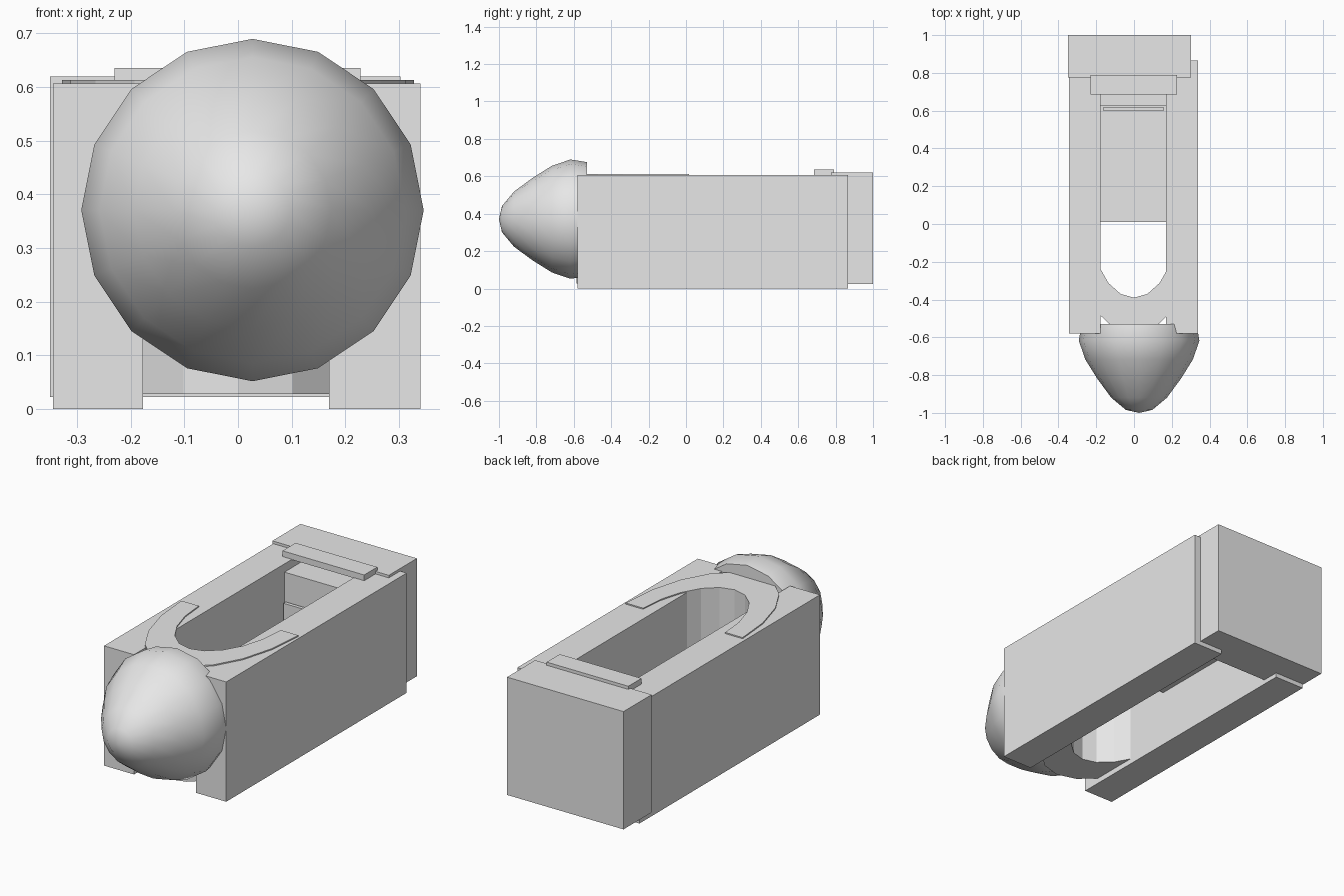
import bpy, bmesh, math
from mathutils import Vector

cube = bpy.data.objects.get("Cube")
if cube:
    bpy.data.objects.remove(cube, do_unlink=True)

grey = bpy.data.materials.new("plain_grey")
grey.use_nodes = True
COLOUR = (0.8, 0.8, 0.8, 1)
grey.diffuse_color = COLOUR
grey.node_tree.nodes["Principled BSDF"].inputs["Base Color"].default_value = COLOUR


def finish(name, bm):
    bmesh.ops.recalc_face_normals(bm, faces=bm.faces)
    mesh = bpy.data.meshes.new(name)
    bm.to_mesh(mesh)
    bm.free()
    mesh.materials.append(grey)
    obj = bpy.data.objects.new(name, mesh)
    bpy.context.collection.objects.link(obj)
    return obj


def box(name, xs, ys, zs):
    bm = bmesh.new()
    bmesh.ops.create_cube(bm, size=1)
    for v in bm.verts:
        v.co = Vector([(a + b) / 2 + c * (b - a) for (a, b), c in zip((xs, ys, zs), v.co)])
    return finish(name, bm)


# Hull sides and stern
box("left_hull", (0.17, 0.34), (-0.58, 0.865), (0, 0.607))
box("right_hull", (-0.345, -0.177), (-0.58, 0.865), (0, 0.607))
box("stern_block", (-0.35, 0.303), (0.775, 1.0), (0.023, 0.62))

# Cabin floor, seat and rear shelf
box("cabin_floor", (-0.18, 0.172), (0.01, 0.78), (0.29, 0.31))
box("seat_back", (-0.18, 0.172), (0.625, 0.78), (0.3, 0.565))
box("seat_panel", (-0.165, 0.16), (0.6, 0.618), (0.3, 0.42))
box("rear_shelf", (-0.23, 0.228), (0.685, 0.79), (0.605, 0.636))


# Horseshoe collar around the front of the opening
def arc(rx, ry, steps=10):
    angles = [math.pi * i / steps for i in range(steps + 1)]
    return [(rx * math.cos(a), 0.015 - ry * math.sin(a)) for a in angles]


bm = bmesh.new()
inner, outer = arc(0.23, 0.405), arc(0.328, 0.6)
rings = [[bm.verts.new((x, y, z)) for x, y in curve]
         for curve, z in ((inner, 0.028), (outer, 0.028), (outer, 0.613), (inner, 0.613))]
for i in range(len(inner) - 1):
    for a, b in zip(rings, rings[1:] + rings[:1]):
        bm.faces.new((a[i], a[i + 1], b[i + 1], b[i]))
for i in (0, -1):
    bm.faces.new([r[i] for r in rings])
finish("front_collar", bm)

# Rounded nose, turned around the y axis: (y, radius)
profile = [(-1.0, 0), (-0.984, 0.07), (-0.92, 0.147), (-0.818, 0.222),
           (-0.717, 0.285), (-0.618, 0.319), (-0.53, 0.305), (-0.53, 0)]
bm = bmesh.new()
verts = [bm.verts.new((0.027, y, 0.371 + r)) for y, r in profile]
edges = [bm.edges.new(pair) for pair in zip(verts, verts[1:])]
bmesh.ops.spin(bm, geom=verts + edges, cent=(0.027, 0, 0.371), axis=(0, 1, 0),
               angle=math.tau, steps=16)
bmesh.ops.remove_doubles(bm, verts=bm.verts, dist=0.0005)
nose = finish("nose", bm)
bpy.context.view_layer.objects.active = nose
nose.select_set(True)
bpy.ops.object.shade_smooth_by_angle(angle=math.radians(50))
